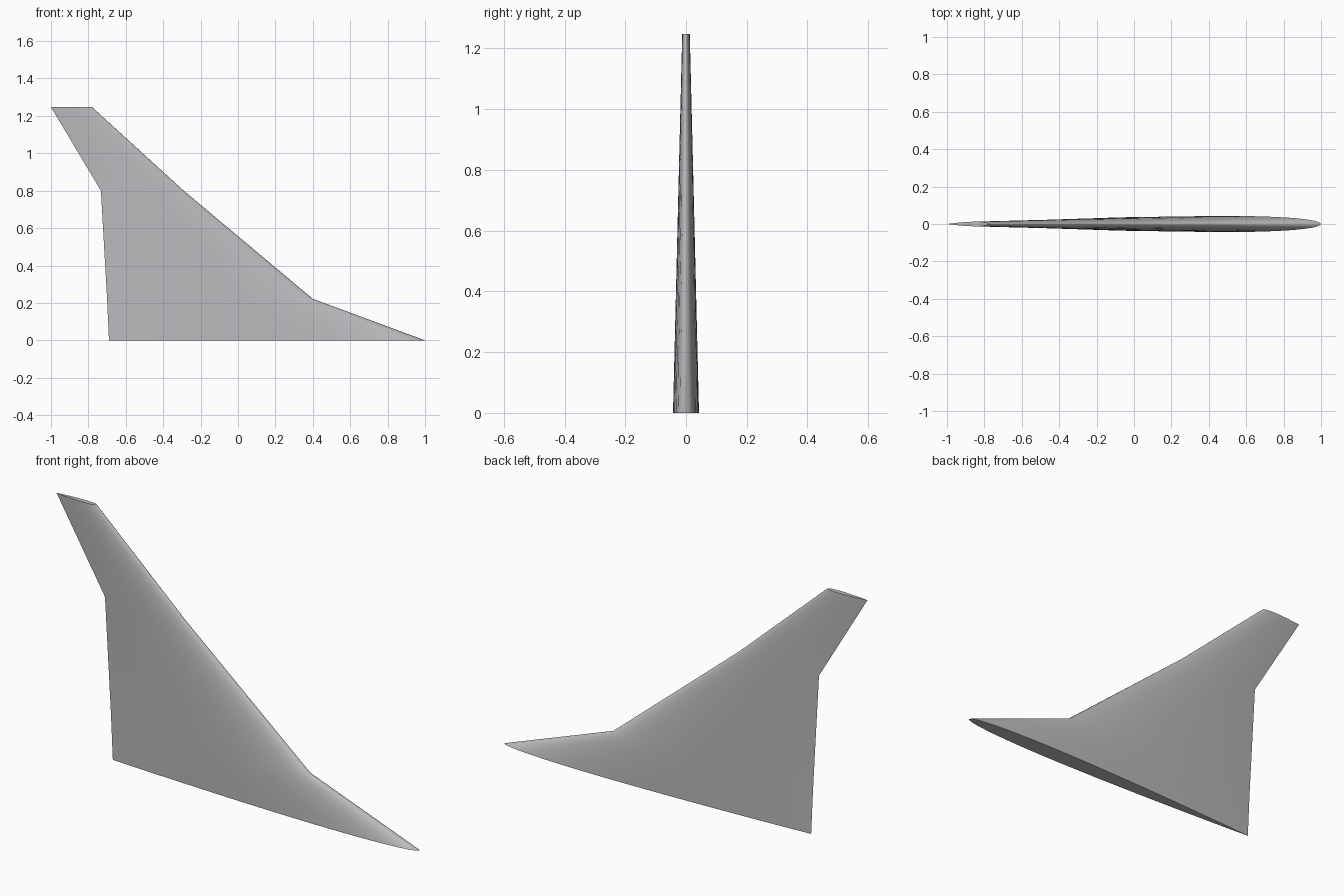
import bpy
import bmesh
import math

cube = bpy.data.objects.get("Cube")
if cube:
    bpy.data.objects.remove(cube, do_unlink=True)

# Sections of the fin: height, trailing edge x, leading edge x, half thickness
SECTIONS = [
    (0.0, -0.69, 1.0, 0.043),
    (0.222, -0.70, 0.40, 0.0375),
    (0.80, -0.733, -0.29, 0.0235),
    (1.247, -1.0, -0.78, 0.0125),
]
STEPS = 20


def half_width(t):
    """Symmetric aerofoil, scaled to a peak of one."""
    return 10 * (0.2969 * math.sqrt(t) - 0.126 * t - 0.3516 * t**2
                 + 0.2843 * t**3 - 0.1036 * t**4)


def section_ring(bm, z, tail, nose, half):
    chord = [(1 - math.cos(math.pi * i / STEPS)) / 2 for i in range(STEPS + 1)]
    outline = [(t, 1) for t in chord] + [(t, -1) for t in chord[-2:0:-1]]
    return [bm.verts.new((nose + (tail - nose) * t, side * half * half_width(t), z))
            for t, side in outline]


# Loft the skin between sections, then cap root and tip
bm = bmesh.new()
rings = [section_ring(bm, *s) for s in SECTIONS]
for low, high in zip(rings, rings[1:]):
    for i in range(len(low)):
        j = (i + 1) % len(low)
        bm.faces.new((low[i], low[j], high[j], high[i]))
bm.faces.new(rings[0])
bm.faces.new(rings[-1])
bmesh.ops.recalc_face_normals(bm, faces=bm.faces)

mesh = bpy.data.meshes.new("tail_fin")
bm.to_mesh(mesh)
bm.free()
fin = bpy.data.objects.new("tail_fin", mesh)
bpy.context.collection.objects.link(fin)

# Plain grey paint
grey = bpy.data.materials.new("light_grey")
grey.use_nodes = True
colour = (0.5, 0.5, 0.52, 1)
grey.diffuse_color = colour
grey.node_tree.nodes["Principled BSDF"].inputs["Base Color"].default_value = colour
mesh.materials.append(grey)

# Smooth skin with crisp caps and trailing edge
bpy.ops.object.select_all(action="DESELECT")
fin.select_set(True)
bpy.context.view_layer.objects.active = fin
bpy.ops.object.shade_smooth_by_angle(angle=math.radians(40))
